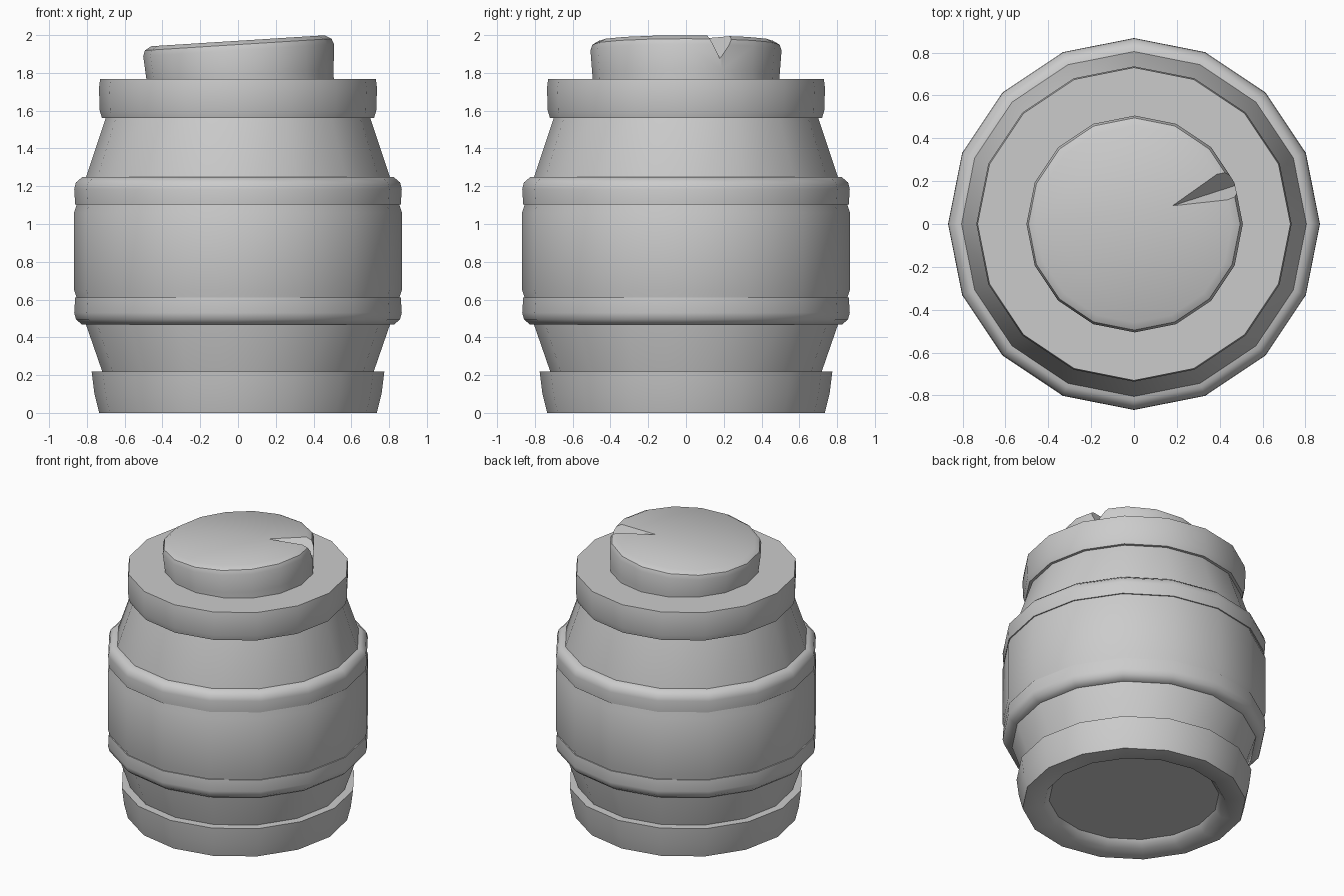
import bpy, bmesh, math
from mathutils import Vector

if "Cube" in bpy.data.objects:
    bpy.data.objects.remove(bpy.data.objects["Cube"])

SIDES = 16


def add_object(name, bm):
    bmesh.ops.recalc_face_normals(bm, faces=bm.faces[:])
    mesh = bpy.data.meshes.new(name)
    bm.to_mesh(mesh)
    bm.free()
    obj = bpy.data.objects.new(name, mesh)
    bpy.context.collection.objects.link(obj)
    return obj


def smooth(obj, angle=35):
    bpy.ops.object.select_all(action='DESELECT')
    obj.select_set(True)
    bpy.context.view_layer.objects.active = obj
    bpy.ops.object.shade_smooth_by_angle(angle=math.radians(angle))


def lathe(name, profile, ring=False):
    """Spin (radius, z) points; ring=True closes the section, otherwise the ends are capped."""
    bm = bmesh.new()
    loops = []
    for r, z in profile:
        angles = [2 * math.pi * i / SIDES for i in range(SIDES)]
        loops.append([bm.verts.new((r * math.cos(a), r * math.sin(a), z)) for a in angles])
    pairs = list(zip(loops, loops[1:]))
    if ring:
        pairs.append((loops[-1], loops[0]))
    else:
        bm.faces.new(loops[0])
        bm.faces.new(loops[-1])
    for a, b in pairs:
        for i in range(SIDES):
            j = (i + 1) % SIDES
            bm.faces.new((a[i], a[j], b[j], b[i]))
    return add_object(name, bm)


# Barrel body
smooth(lathe("barrel_body", [(0.66, 0.05), (0.868, 0.65), (0.868, 1.06), (0.68, 1.62)]))

# Base hoop with a rounded lip around the recessed bottom
smooth(lathe("base_hoop", [(0.56, 0.05), (0.60, 0.0), (0.735, 0.0), (0.76, 0.10),
                           (0.775, 0.22), (0.66, 0.22)], ring=True), 60)

# Two middle hoops, mirrored about the belly
hoop = [(0.78, 0.467), (0.825, 0.467), (0.858, 0.495), (0.867, 0.53), (0.862, 0.612), (0.80, 0.612)]
smooth(lathe("lower_hoop", hoop, ring=True), 50)
smooth(lathe("upper_hoop", [(r, 1.715 - z) for r, z in hoop], ring=True), 50)

# Top rim
smooth(lathe("top_rim", [(0.42, 1.56), (0.72, 1.56), (0.732, 1.60), (0.736, 1.72),
                         (0.73, 1.767), (0.42, 1.767)], ring=True))

# Tilted cork
cork = lathe("cork", [(0.492, -0.26), (0.496, -0.18), (0.506, -0.05), (0.495, -0.02), (0.46, 0.0)])
cork.location = (0, 0, 1.97)
cork.rotation_euler = (0, math.radians(-3.6), 0)

# Wedge-shaped notch cut into the cork
apex = Vector((0.18, 0.085, 1.981))
valley = Vector((0.49, 0.185, 1.87))
sides = [Vector((0.44, 0.27, 1.998)), Vector((0.50, 0.12, 2.001))]
rays = [valley - apex] + [s + (s - valley) * 0.5 - apex for s in sides]
bm = bmesh.new()
tip = bm.verts.new(apex)
ends = [bm.verts.new(apex + d * 1.6) for d in rays]
bm.faces.new(ends)
for i in range(3):
    bm.faces.new((tip, ends[i], ends[(i + 1) % 3]))
cutter = add_object("notch_cutter", bm)
cutter.hide_render = True
mod = cork.modifiers.new("notch", 'BOOLEAN')
mod.operation = 'DIFFERENCE'
mod.solver = 'EXACT'
mod.object = cutter
bpy.context.view_layer.objects.active = cork
bpy.ops.object.modifier_apply(modifier=mod.name)
bpy.data.objects.remove(cutter)
smooth(cork)
